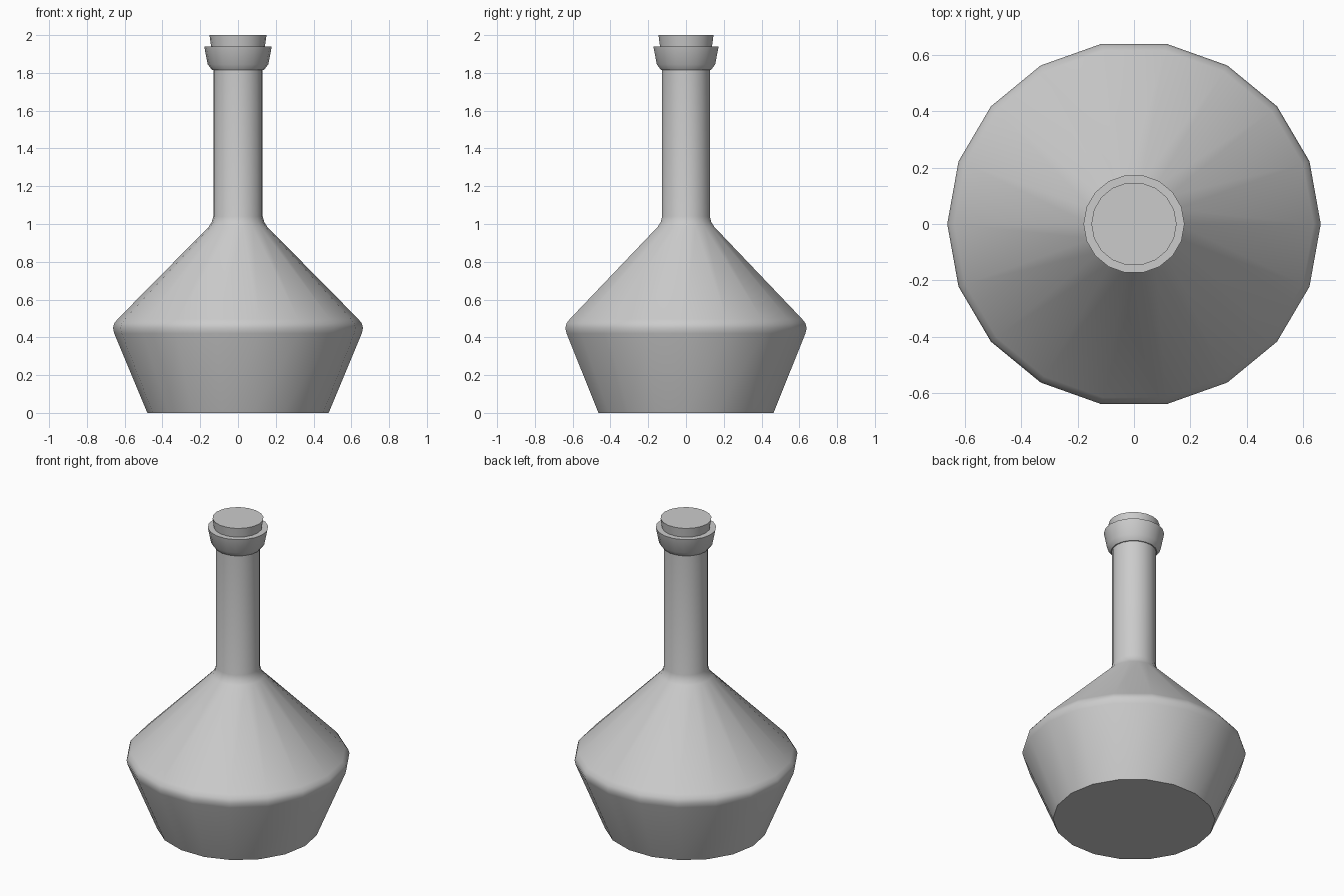
import bpy, bmesh, math

if "Cube" in bpy.data.objects:
    bpy.data.objects.remove(bpy.data.objects["Cube"])

SIDES = 18
Y_SCALE = 0.98  # the body is very slightly narrower in depth


def lathe(name, profile):
    """Revolve (radius, height) points into a closed, capped solid."""
    bm = bmesh.new()
    rings = []
    for r, z in profile:
        rings.append([bm.verts.new((r * math.cos(2 * math.pi * i / SIDES),
                                    r * math.sin(2 * math.pi * i / SIDES) * Y_SCALE, z))
                      for i in range(SIDES)])
    for a, b in zip(rings, rings[1:]):
        for i in range(SIDES):
            j = (i + 1) % SIDES
            bm.faces.new((a[i], a[j], b[j], b[i]))
    bm.faces.new(rings[0][::-1])
    bm.faces.new(rings[-1])
    mesh = bpy.data.meshes.new(name)
    bm.to_mesh(mesh)
    bm.free()
    obj = bpy.data.objects.new(name, mesh)
    bpy.context.collection.objects.link(obj)
    bpy.ops.object.select_all(action='DESELECT')
    obj.select_set(True)
    bpy.context.view_layer.objects.active = obj
    bpy.ops.object.shade_smooth_by_angle(angle=math.radians(40))
    return obj


# Flask: base, belly, shoulder, neck and flared lip in one profile
lathe("flask", [
    (0.48, 0.0), (0.655, 0.42), (0.662, 0.45), (0.655, 0.475), (0.637, 0.497),
    (0.155, 0.985), (0.139, 1.01), (0.131, 1.04),
    (0.131, 1.815), (0.137, 1.815), (0.16, 1.845), (0.179, 1.94),
])

# Stopper: tapered plug seated in the lip
lathe("stopper", [(0.137, 1.90), (0.151, 2.0)])
